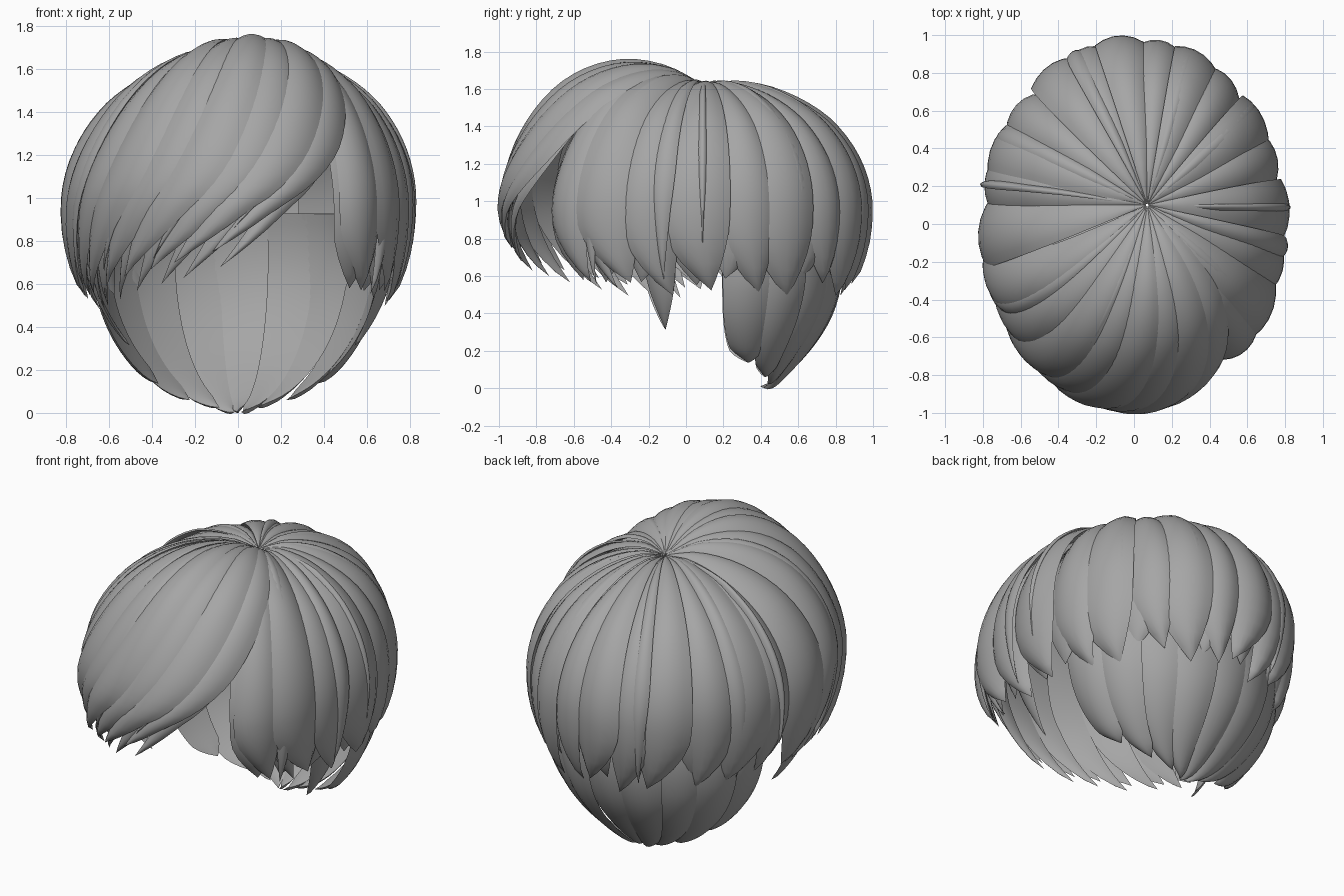
import bpy, math, random
from mathutils import Vector

if "Cube" in bpy.data.objects:
    bpy.data.objects.remove(bpy.data.objects["Cube"])

random.seed(4)
hair = bpy.data.materials.new("hair grey")
hair.diffuse_color = (0.38, 0.38, 0.38, 1)
hair.use_nodes = True
hair.node_tree.nodes["Principled BSDF"].inputs["Base Color"].default_value = hair.diffuse_color
CROWN = Vector((0.07, 0.10))


def scalp(az, phi, off):
    """Point on the main hair volume: azimuth and angle down from the crown, in degrees."""
    a, p = math.radians(az), math.radians(phi)
    rim = Vector((0.77 * math.cos(a), 0.945 * math.sin(a)))
    xy = CROWN.lerp(rim, math.sin(p))
    front = max(0, -math.sin(a)) ** 1.4
    z = 0.95 + (0.69 if phi < 90 else 0.95) * math.cos(p)
    z -= 0.03 * math.exp(-(phi / 7) ** 2)
    if phi < 90:
        z += 0.195 * front * math.sin(2 * p) * math.cos(p) ** 1.1
    point = Vector((xy.x, xy.y, z))
    return point + (point - Vector((0, 0, 0.9))).normalized() * off


def nape(az, th, off):
    """Point on the lower back volume, which narrows to the neck."""
    a, t = math.radians(az), math.radians(th)
    k = max(0, math.sin(t)) ** 5
    r = math.cos(t)
    point = Vector((0.66 * r * math.cos(a),
                    0.20 + 0.19 * k + (0.63 - 0.25 * k) * r * math.sin(a),
                    0.71 - 0.70 * math.sin(t)))
    return point + (point - Vector((0, 0.3, 0.7))).normalized() * off


def lock(name, surf, a0, a1, p0, p1, half, thick=0.04, lift=0.0, tilt=0.015,
         hook=0.0, power=1.5, taper=0.62, rows=24):
    """Closed tapering lock of hair with a domed outside and a pointed, hooked tip."""
    us = [-1, -0.7, -0.35, 0, 0.35, 0.7, 1]
    ring = [(u, 1) for u in us] + [(u, -0.4) for u in us[-2:0:-1]]
    n = len(ring)
    verts, faces = [], []
    for i in range(rows):
        t = i / rows
        phi = p0 + (p1 - p0) * t
        e = max(0, (t - taper) / (1 - taper))
        w = half * (1 - e ** 1.8)
        mid = a0 + (a1 - a0) * t ** power + hook * e * e
        grow = min(1, 0.1 + t * 2.2) * (1 - 0.7 * e * e)
        rise = lift * min(1, 0.2 + t * 4)
        for u, side in ring:
            off = rise + grow * (side * thick * (1 - u * u) + tilt * u)
            verts.append(surf(mid + u * w, phi, off))
    verts.append(surf(a1 + hook, p1, lift))
    for i in range(rows - 1):
        for j in range(n):
            k = (j + 1) % n
            faces.append((i * n + j, (i + 1) * n + j, (i + 1) * n + k, i * n + k))
    last = (rows - 1) * n
    for j in range(n):
        faces.append((last + j, rows * n, last + (j + 1) % n))
    faces.append(tuple(range(n)))
    mesh = bpy.data.meshes.new(name)
    mesh.from_pydata(verts, [], faces)
    mesh.materials.append(hair)
    obj = bpy.data.objects.new(name, mesh)
    bpy.context.collection.objects.link(obj)
    bpy.context.view_layer.objects.active = obj
    bpy.ops.object.select_all(action='DESELECT')
    obj.select_set(True)
    bpy.ops.object.shade_smooth_by_angle(angle=math.radians(40))
    return obj


# Outer locks over the right side, the back and the left side
for i in range(16):
    az = -41 + i * 15
    lock("outer_lock", scalp, az, az + random.uniform(-3, 3), 0.5,
         115 + random.uniform(-2, 4), 11 if i % 2 else 9, 0.042,
         lift=0.014 * (i % 2), tilt=random.choice((-0.02, 0.02)),
         hook=-6 if az > 90 else 6, taper=0.8)

# Under locks that close the gaps between the outer ones
for i in range(17):
    az = -45 + i * 15
    lock("under_lock", scalp, az, az + 2, 4, 113 + random.uniform(-2, 3), 9,
         0.03, lift=-0.025, hook=random.uniform(-5, 5), taper=0.84)

# Swept fringe: start azimuth, end azimuth, length, half width, lift
fringe = [(-42, -94, 102, 11, 0.02), (-56, -108, 105, 13, 0.03),
          (-72, -118, 107, 13, 0.02), (-88, -130, 109, 13, 0.03),
          (-105, -143, 112, 12, 0.015), (-121, -154, 114, 12, 0.025),
          (-138, -164, 115, 11, 0.01), (-154, -174, 115, 10, 0.02)]
for a0, a1, length, half, lift in fringe:
    lock("fringe_lock", scalp, a0, a1, 0.5, length, half, 0.04, lift,
         tilt=0.02, hook=-5, power=2.4, taper=0.66, rows=28)
    # Thinner strand tucked below each fringe lock
    lock("fringe_strand", scalp, a0 - 6, a1 + 5, 6, length + 5, half * 0.7,
         0.03, lift - 0.035, hook=-8, power=2.4, taper=0.6, rows=28)

# Fine ridges lying on the fringe and on the sides
for a0, a1, length in [(-50, -92, 96), (-80, -121, 104), (-113, -146, 108),
                       (-146, -168, 112), (-30, -33, 114), (-8, -8, 112),
                       (36, 38, 113), (67, 66, 110), (113, 112, 112), (150, 152, 113)]:
    lock("ridge_strand", scalp, a0, a1, 2, length, 4.5, 0.026, 0.028, power=2.2, taper=0.6)

# Pointed sideburns and loose strands on both sides
for az, sign in ((-10, 1), (190, -1)):
    lock("sideburn", scalp, az, az, 80, 134, 6, 0.02, -0.03, hook=-2 * sign, taper=0.5)
    lock("front_side_tip", scalp, az - 24 * sign, az - 22 * sign, 60, 116, 5,
         0.025, 0.0, hook=6 * sign, taper=0.6)
for az in (4, 167):
    lock("loose_strand", scalp, az, az + 1, 12, 103, 1.8, 0.025, 0.045, taper=0.5)

# Nape locks narrowing down to the neck
for i in range(9):
    az = 12 + i * 19.5
    middle = abs(math.sin(math.radians(az)))
    lock("nape_lock", nape, az, az, -18, 50 + 39 * middle ** 1.3, 12.5, 0.022,
         lift=0.008 * (i % 2), tilt=0.01, hook=0, taper=0.86)
